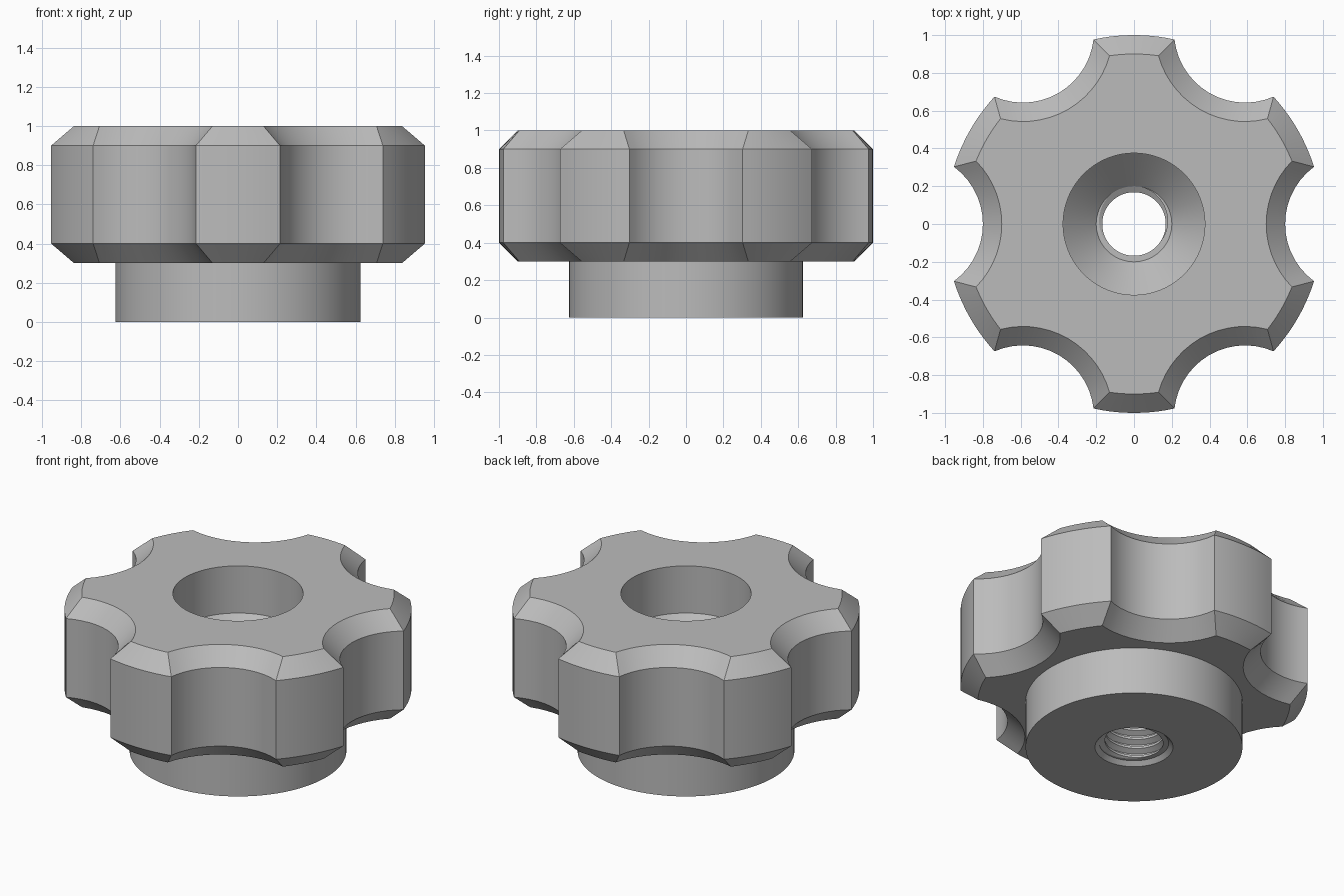
import bpy, bmesh
from math import pi, tau, cos, sin, atan2, sqrt, hypot, floor

if "Cube" in bpy.data.objects:
    bpy.data.objects.remove(bpy.data.objects["Cube"], do_unlink=True)

LOBES, CUT_STEPS, TIP_STEPS = 6, 14, 10
N = LOBES * (CUT_STEPS + TIP_STEPS)
CUT_CENTRE, CUT_RADIUS = 1.176, 0.376
MAJOR, MINOR, PITCH = 0.2, 0.168, 0.06
BORE_LOW, BORE_TOP = 0.025, 0.525

grey = bpy.data.materials.new("plain grey")
grey.use_nodes = True
colour = (0.5, 0.5, 0.5, 1)
grey.diffuse_color = colour
grey.node_tree.nodes["Principled BSDF"].inputs["Base Color"].default_value = colour


def polar(radius, angle, z):
    return (radius * cos(angle), radius * sin(angle), z)


# Every ring starts at the same angle, so rings can be lofted in order
START = -pi / LOBES * CUT_STEPS / (CUT_STEPS + TIP_STEPS)


def circle(radius, z):
    return [polar(radius, START + tau * j / N, z) for j in range(N)]


def star(inset, z):
    """Circle with round scallops, moved inwards by inset."""
    outer, cut = 1 - inset, CUT_RADIUS + inset
    x = (outer ** 2 + CUT_CENTRE ** 2 - cut ** 2) / (2 * CUT_CENTRE)
    y = sqrt(outer ** 2 - x * x)
    corner, sweep = atan2(y, x), atan2(y, CUT_CENTRE - x)
    ring = []
    for k in range(LOBES):
        turn = k * tau / LOBES
        for i in range(CUT_STEPS):
            a = sweep * (2 * i / CUT_STEPS - 1)
            px, py = CUT_CENTRE - cut * cos(a), cut * sin(a)
            ring.append(polar(hypot(px, py), turn + atan2(py, px), z))
        for i in range(TIP_STEPS):
            a = corner + (tau / LOBES - 2 * corner) * i / TIP_STEPS
            ring.append(polar(outer, turn + a, z))
    return ring


def loft(name, rings, closed=True):
    bm = bmesh.new()
    rows = [[bm.verts.new(p) for p in ring] for ring in rings]
    count = len(rows[0])
    for a, b in zip(rows, rows[1:]):
        for j in range(count if closed else count - 1):
            n = (j + 1) % count
            bm.faces.new((a[j], b[j], b[n], a[n]))
    bmesh.ops.remove_doubles(bm, verts=bm.verts, dist=1e-5)
    bmesh.ops.dissolve_degenerate(bm, edges=bm.edges, dist=1e-5)
    mesh = bpy.data.meshes.new(name)
    bm.to_mesh(mesh)
    bm.free()
    mesh.materials.append(grey)
    obj = bpy.data.objects.new(name, mesh)
    bpy.context.collection.objects.link(obj)
    bpy.ops.object.select_all(action="DESELECT")
    obj.select_set(True)
    bpy.context.view_layer.objects.active = obj
    bpy.ops.object.shade_smooth_by_angle(angle=pi / 6)
    return obj


# Star grip: countersink, recess, top, chamfered scalloped rim, underside
loft("star_grip", [
    circle(MAJOR, BORE_TOP), circle(0.375, 0.7), circle(0.375, 1),
    star(0.1, 1), star(0, 0.9), star(0, 0.4), star(0.1, 0.3),
    circle(0.625, 0.3),
])

# Collar below the grip, with a chamfered hole
loft("collar", [
    circle(0.625, 0.3), circle(0.625, 0), circle(0.225, 0),
    circle(MAJOR, BORE_LOW),
])


# Threaded bore: trapezoid thread following a helix, clipped at both ends
def thread_radius(phase):
    p = phase % 1
    ramp = min(1, max(0, (abs(p - 0.5) - 0.125) / 0.3125))
    return MINOR + (MAJOR - MINOR) * ramp


def thread_row(phase):
    row = []
    for j in range(N + 1):
        turn = j / N
        z = BORE_LOW + PITCH * (phase + turn)
        z = min(BORE_TOP, max(BORE_LOW, z))
        radius = thread_radius((z - BORE_LOW) / PITCH - turn)
        row.append(polar(radius, START + tau * turn, z))
    return row


def bore_edge(z):
    return [polar(MAJOR, START + tau * j / N, z) for j in range(N + 1)]


turns = floor((BORE_TOP - BORE_LOW) / PITCH) + 1
phases = [k + p for k in range(-1, turns) for p in (0.0625, 0.375, 0.625, 0.9375)]
loft("threaded_bore", [bore_edge(BORE_LOW)] + [thread_row(p) for p in phases]
     + [bore_edge(BORE_TOP)], closed=False)
